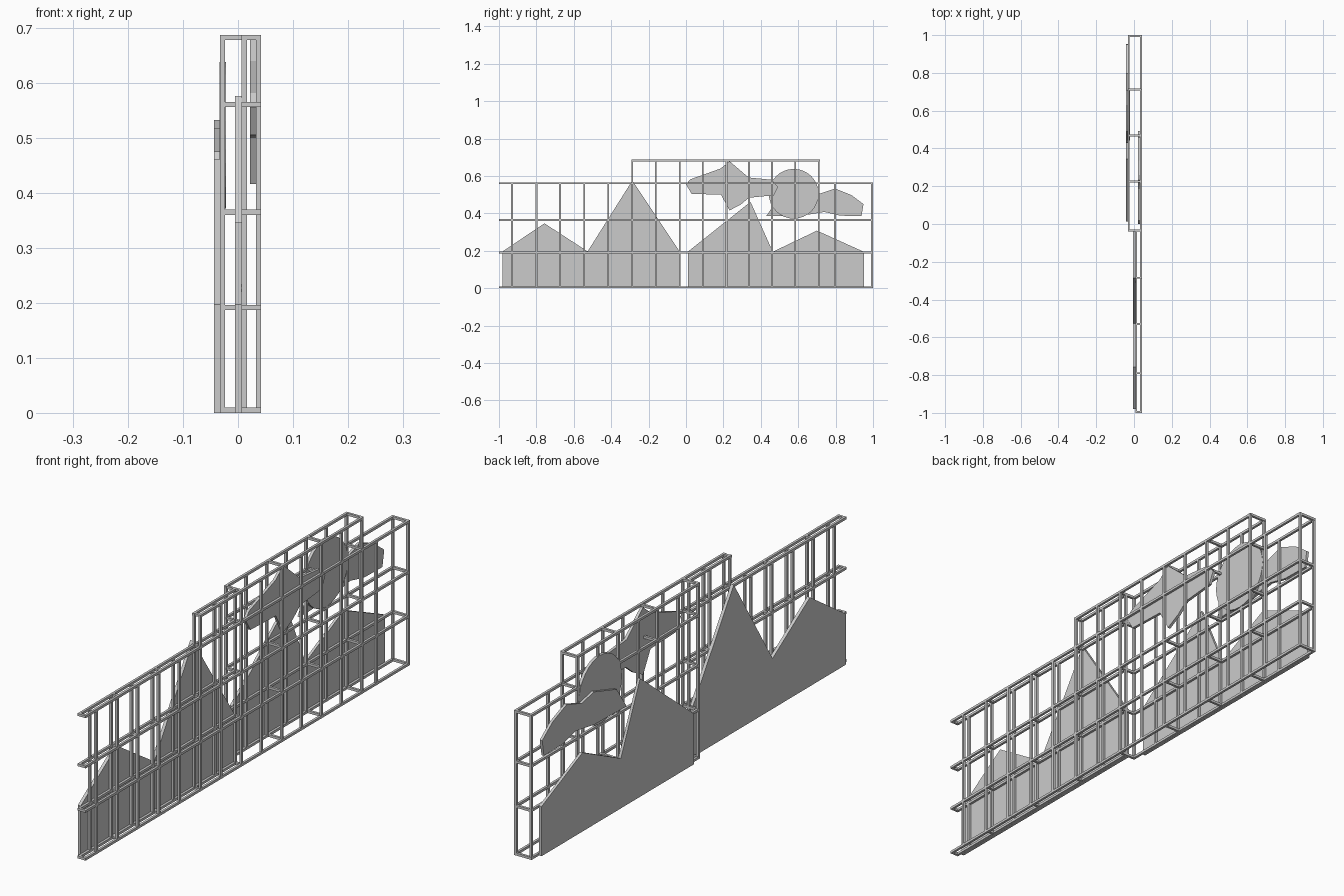
import bpy, bmesh, math

if "Cube" in bpy.data.objects:
    bpy.data.objects.remove(bpy.data.objects["Cube"])

B = 0.0095                      # bar thickness
XR, XM, XL = 0.0375, 0.0115, -0.0282   # centre x of the three frame planes
LEVELS = [0.005, 0.1915, 0.365, 0.561]
TOP = 0.6825


def bars(name, spans):
    """One object made of boxes given as (x0, x1, y0, y1, z0, z1)."""
    bm = bmesh.new()
    for x0, x1, y0, y1, z0, z1 in spans:
        r = bmesh.ops.create_cube(bm, size=1)
        for v in r["verts"]:
            v.co = ((x0 + x1) / 2 + v.co.x * (x1 - x0),
                    (y0 + y1) / 2 + v.co.y * (y1 - y0),
                    (z0 + z1) / 2 + v.co.z * (z1 - z0))
    finish(name, bm)


def panel(name, pts, x0, x1):
    """Flat cut-out: a (y, z) outline extruded along x."""
    bm = bmesh.new()
    face = bm.faces.new([bm.verts.new((x0, y, z)) for y, z in pts])
    r = bmesh.ops.extrude_face_region(bm, geom=[face])
    for v in r["geom"]:
        if isinstance(v, bmesh.types.BMVert):
            v.co.x = x1
    bmesh.ops.recalc_face_normals(bm, faces=bm.faces)
    finish(name, bm)


def finish(name, bm):
    me = bpy.data.meshes.new(name)
    bm.to_mesh(me)
    bm.free()
    bpy.context.collection.objects.link(bpy.data.objects.new(name, me))


h = B / 2
left_posts = [-0.93, -0.80, -0.673, -0.544, -0.416, -0.287, -0.162, -0.034]
right_posts = [-0.034, 0.09, 0.217, 0.337, 0.46, 0.584, 0.71, 0.797, 0.995]


def rails(x, y0, y1, t0, t1):
    out = [(x - h, x + h, y0, y1, z - h, z + h) for z in LEVELS]
    return out + [(x - h, x + h, t0, t1, TOP - h, TOP + h)]


def posts(x, ys):
    return [(x - h, x + h, y - h, y + h, 0,
             TOP + h if -0.3 < y < 0.72 else LEVELS[-1] + h) for y in ys]


# long rails
bars("back_rails", rails(XR, -1, 1, -0.292, 0.715))
bars("left_front_rails", rails(XM, -1, -0.03, -0.292, -0.03))
bars("right_front_rails", rails(XL, -0.039, 1, -0.039, 0.715))

# upright posts
bars("back_posts", posts(XR, left_posts + right_posts[1:]))
bars("left_front_posts", posts(XM, left_posts))
bars("right_front_posts", posts(XL, right_posts))

# cross ties joining the front and back planes
ties = []
for y in [-0.995, -0.79, -0.53, -0.285, -0.034, 0.225, 0.468, 0.712, 0.995]:
    x0 = XM if y < -0.1 else XL
    for z in LEVELS + ([TOP] if -0.3 < y < 0.72 else []):
        ties.append((x0, XR, y - h, y + h, z - h, z + h))
bars("cross_ties", ties)

# mountain cut-outs
panel("left_mountains", [(-0.98, 0), (-0.98, 0.197), (-0.757, 0.347), (-0.526, 0.197),
                         (-0.287, 0.576), (-0.036, 0.2), (-0.036, 0)], -0.0055, 0.0068)
panel("right_mountains", [(0.012, 0), (0.012, 0.197), (0.345, 0.462), (0.464, 0.195),
                          (0.70, 0.308), (0.953, 0.194), (0.953, 0)], -0.0435, -0.033)

# sun disc
panel("sun", [(0.576 + 0.133 * math.cos(i * math.tau / 32),
               0.505 + 0.133 * math.sin(i * math.tau / 32)) for i in range(32)],
      -0.0336, -0.0222)

# cloud cut-outs
panel("back_cloud", [(0, 0.555), (0.022, 0.582), (0.185, 0.64), (0.233, 0.679),
                     (0.335, 0.592), (0.458, 0.58), (0.492, 0.543), (0.47, 0.497),
                     (0.337, 0.484), (0.292, 0.447), (0.233, 0.416), (0.187, 0.5),
                     (0.03, 0.505)], 0.022, 0.0328)
panel("front_cloud", [(0.428, 0.385), (0.49, 0.475), (0.63, 0.518), (0.705, 0.502),
                      (0.797, 0.533), (0.885, 0.498), (0.949, 0.45), (0.938, 0.386),
                      (0.825, 0.388), (0.74, 0.408), (0.63, 0.39)], -0.0435, -0.033)
